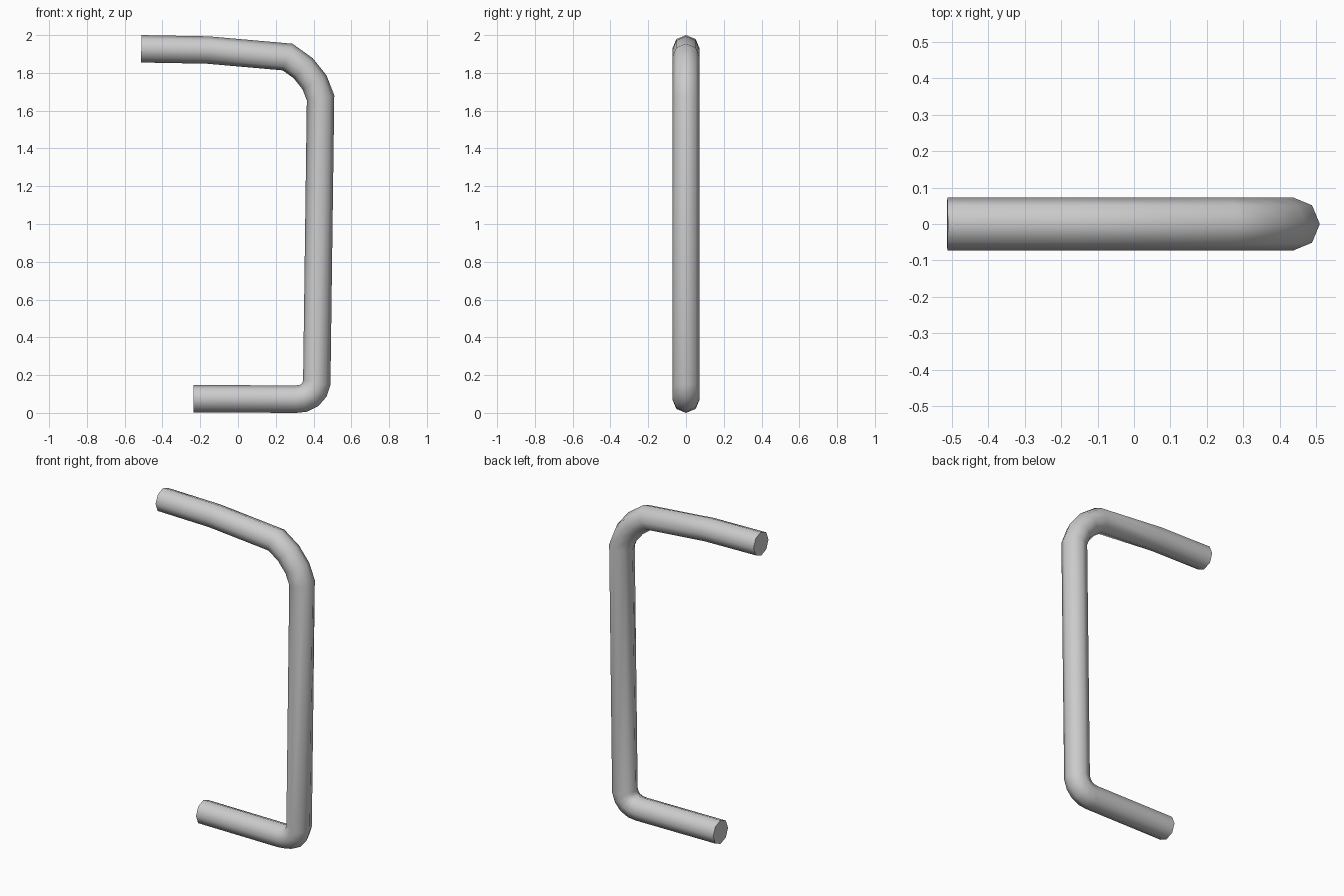
import bpy, bmesh, math
from mathutils import Vector

if "Cube" in bpy.data.objects:
    bpy.data.objects.remove(bpy.data.objects["Cube"])

RADIUS, SIDES = 0.0725, 8

# Centreline in the XZ plane, from the upper end to the lower end
path = [(-0.512, 1.9275), (-0.16, 1.921), (0.262, 1.884),
        (0.345, 1.825), (0.405, 1.75), (0.437, 1.668),
        (0.417, 0.16), (0.404, 0.122), (0.38, 0.094), (0.345, 0.077),
        (0.305, 0.0725), (-0.236, 0.0755)]
pts = [Vector((x, 0, z)) for x, z in path]

bm = bmesh.new()
rings = []
for i, p in enumerate(pts):
    # Cross-section on the bisecting plane, widened to keep the tube even
    a = (p - pts[max(i - 1, 0)]).normalized()
    b = (pts[min(i + 1, len(pts) - 1)] - p).normalized()
    t = (a + b).normalized()
    miter = 1.0 if i in (0, len(pts) - 1) else 1 / t.dot(b)
    side = Vector((0, 1, 0))
    out = side.cross(t) * miter
    ring = []
    for k in range(SIDES):
        ang = 2 * math.pi * k / SIDES
        ring.append(bm.verts.new(p + (out * math.cos(ang) + side * math.sin(ang)) * RADIUS))
    rings.append(ring)

# Tube walls and end caps
for r0, r1 in zip(rings, rings[1:]):
    for k in range(SIDES):
        n = (k + 1) % SIDES
        bm.faces.new((r0[k], r0[n], r1[n], r1[k]))
bm.faces.new(rings[0])
bm.faces.new(rings[-1])
bmesh.ops.recalc_face_normals(bm, faces=bm.faces)

mesh = bpy.data.meshes.new("bent_pipe")
bm.to_mesh(mesh)
bm.free()
pipe = bpy.data.objects.new("bent_pipe", mesh)
bpy.context.collection.objects.link(pipe)

# Smooth walls, crisp ends
bpy.context.view_layer.objects.active = pipe
pipe.select_set(True)
bpy.ops.object.shade_smooth_by_angle(angle=math.radians(60))
